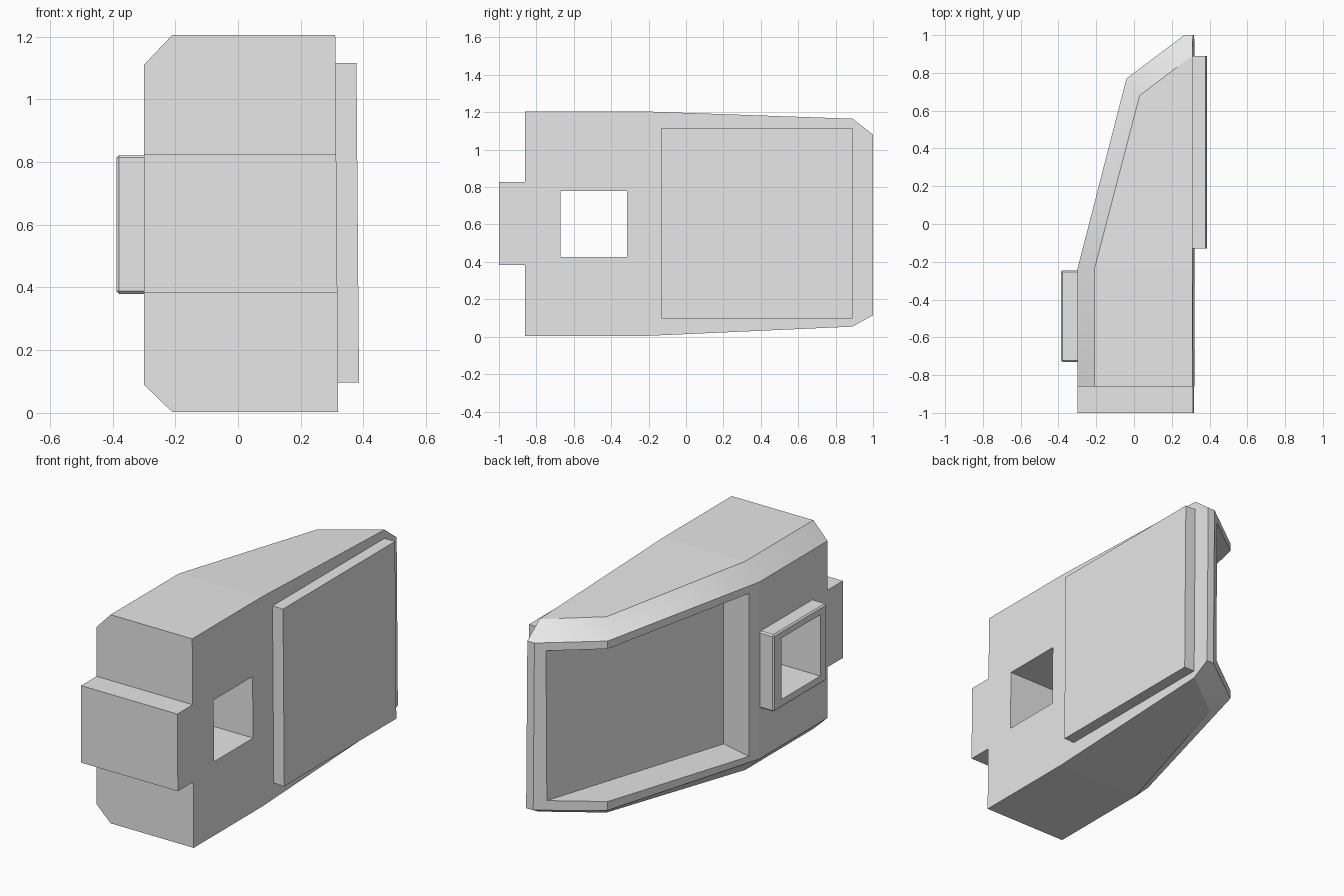
import bpy, bmesh
from mathutils import Vector

cube = bpy.data.objects.get("Cube")
if cube:
    bpy.data.objects.remove(cube, do_unlink=True)

grey = bpy.data.materials.new("plain grey")
grey.use_nodes = True
grey.diffuse_color = (0.8, 0.8, 0.8, 1)
grey.node_tree.nodes["Principled BSDF"].inputs["Base Color"].default_value = (0.8, 0.8, 0.8, 1)


def finish(name, bm, lean=True):
    """Turn a bmesh into an object; the flat +x side leans in slightly at the top."""
    if lean:
        for v in bm.verts:
            if v.co.x > 0.25:
                v.co.x -= 0.008 * (v.co.z - 0.6)
    bmesh.ops.recalc_face_normals(bm, faces=bm.faces)
    mesh = bpy.data.meshes.new(name)
    bm.to_mesh(mesh)
    bm.free()
    mesh.materials.append(grey)
    ob = bpy.data.objects.new(name, mesh)
    bpy.context.collection.objects.link(ob)
    return ob


def box(name, x, y, z, bevel=0, lean=True):
    bm = bmesh.new()
    bmesh.ops.create_cube(bm, size=1)
    for v in bm.verts:
        v.co = [(r[0] + r[1]) / 2 + c * (r[1] - r[0]) for c, r in zip(v.co, (x, y, z))]
    if bevel:
        bmesh.ops.bevel(bm, geom=bm.edges[:], offset=bevel, segments=1, affect='EDGES')
    return finish(name, bm, lean)


def loft(name, rings, caps, lean=True):
    """Join stacked rings with quads and close the ends with the given caps."""
    bm = bmesh.new()
    rows = [[bm.verts.new(p) for p in ring] for ring in rings]
    n = len(rows[0])
    for low, high in zip(rows, rows[1:]):
        for i in range(n):
            j = (i + 1) % n
            quad = [low[i], low[j], high[j], high[i]]
            if len({v.co.copy().freeze() for v in quad}) == 4:
                bm.faces.new(quad)
    for row in (rows[0], rows[-1]):
        for cap in caps:
            bm.faces.new([row[i] for i in cap])
    return finish(name, bm, lean)


def cut(ob, cutter):
    mod = ob.modifiers.new("cut", 'BOOLEAN')
    mod.operation, mod.solver, mod.object = 'DIFFERENCE', 'EXACT', cutter
    bpy.context.view_layer.objects.active = ob
    bpy.ops.object.modifier_apply(modifier=mod.name)


# Body: tapered housing with a chamfer along the top and bottom
inner = [(.315, -.86), (.315, -.24), (.315, .89), (.28, .867), (.03, .68), (-.21, -.24), (-.21, -.86)]
outer = [(.315, -.86), (.315, -.24), (.315, 1), (.27, 1), (-.04, .77), (-.3, -.24), (-.3, -.86)]


def ring(points, base, slope):
    return [(x, y, base + slope * max(0, y + .24)) for x, y in points]


body = loft("body", [ring(inner, .003, .045), ring(outer, .09, .02),
                     ring(outer, 1.11, -.024), ring(inner, 1.205, -.035)],
            [(0, 1, 5, 6), (1, 2, 3, 4, 5)])

# Pocket: follows the slanted side and runs out through the rear
start, along, out = Vector((-.28, -.17)), Vector((.249, .969)), Vector((-.969, .249))
corners = [(-.2, 0), (-.2, 1.6), (.3, 1.6), (.3, 0)]


def pocket_ring(base, slope):
    return [(*(start + out * o + along * a), base + slope * a) for o, a in corners]


pocket = loft("pocket_cutter", [pocket_ring(.127, .035), pocket_ring(1.065, -.025)],
              [(0, 1, 2, 3)], lean=False)

# Square through-hole and the raised frame around it
hole = box("hole_cutter", (-.6, .6), (-.67, -.315), (.427, .78), lean=False)
frame = box("hole_frame", (-.387, -.29), (-.73, -.245), (.38, .823), bevel=.008)

cut(body, pocket)
cut(body, hole)
cut(frame, hole)
for cutter in (pocket, hole):
    bpy.data.objects.remove(cutter, do_unlink=True)

# Soft shading only along the chamfers
for p in body.data.polygons:
    p.use_smooth = .3 < abs(p.normal.z) < .95

# Front block and side plate
box("front_block", (-.3, .315), (-1, -.85), (.382, .826))
box("side_plate", (.3, .382), (-.13, .89), (.097, 1.116))
